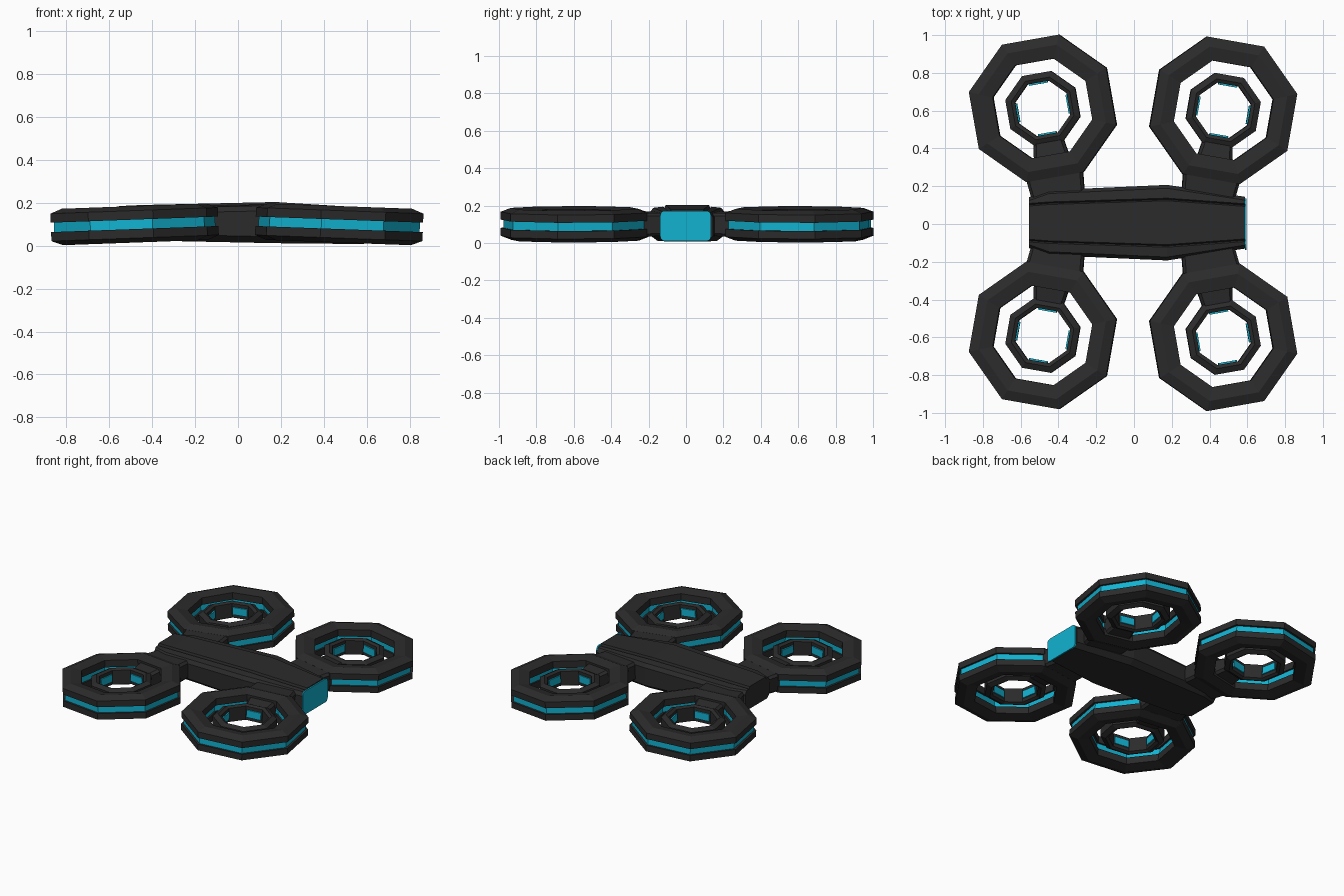
import bpy, bmesh
from math import cos, sin, pi, radians
from mathutils import Matrix, Vector

cube = bpy.data.objects.get("Cube")
if cube:
    bpy.data.objects.remove(cube, do_unlink=True)


def material(name, color):
    m = bpy.data.materials.new(name)
    m.use_nodes = True
    m.diffuse_color = color
    bsdf = next(n for n in m.node_tree.nodes if n.type == 'BSDF_PRINCIPLED')
    bsdf.inputs["Base Color"].default_value = color
    bsdf.inputs["Roughness"].default_value = 0.6
    return m


DARK = material("charcoal", (0.024, 0.024, 0.024, 1))
CYAN = material("cyan", (0.006, 0.45, 0.64, 1))


def finish(name, bm, matrix=Matrix(), mats=(DARK,)):
    bmesh.ops.recalc_face_normals(bm, faces=bm.faces)
    me = bpy.data.meshes.new(name)
    bm.to_mesh(me)
    bm.free()
    for m in mats:
        me.materials.append(m)
    ob = bpy.data.objects.new(name, me)
    ob.matrix_world = matrix
    bpy.context.collection.objects.link(ob)
    return ob


def loft(loops, closed=False):
    """Skin a row of equal point loops; cap the ends unless closed."""
    bm = bmesh.new()
    rows = [[bm.verts.new(p) for p in loop] for loop in loops]
    n = len(rows[0])
    pairs = list(zip(rows, rows[1:])) + ([(rows[-1], rows[0])] if closed else [])
    for a, b in pairs:
        for i in range(n):
            j = (i + 1) % n
            bm.faces.new((a[i], a[j], b[j], b[i]))
    if not closed:
        bm.faces.new(rows[0])
        bm.faces.new(rows[-1])
    return bm


def octagon_ring(half_profile):
    """Sweep a profile, mirrored in z, around an eight-sided ring."""
    profile = half_profile + [(r, -z) for r, z in reversed(half_profile)]
    angles = [pi / 8 + k * pi / 4 for k in range(8)]
    return loft([[(r * cos(a), r * sin(a), z) for r, z in profile] for a in angles], True)


def tapered_bar(x0, w0, h0, x1, w1, h1):
    """Bar along x with chamfered long edges."""
    def section(x, w, h):
        c = 0.015
        q = [(w, h - c), (w - c, h), (c - w, h), (-w, h - c)]
        return [(x, y, z) for y, z in q + [(-y, -z) for y, z in q]]
    return loft([section(x0, w0, h0), section(x1, w1, h1)])


# Rotor guards: outer ring, inner ring, light plates, strut and arm
GROOVE = 0.022
OUTER = [(0.385, GROOVE), (0.4, GROOVE), (0.4, 0.064), (0.345, 0.085),
         (0.27, 0.07), (0.27, GROOVE), (0.283, GROOVE)]
INNER = [(0.203, 0.042), (0.17, 0.058), (0.15, 0.048)]


def rotor(label, x, y, arm_angle):
    tilt = radians(2.1) * (1 if x > 0 else -1)
    frame = (Matrix.Translation((x, y, 0.1)) @ Matrix.Rotation(tilt, 4, 'Y')
             @ Matrix.Rotation(radians(arm_angle), 4, 'Z'))
    bm = octagon_ring(OUTER)
    # Groove floors are the upright faces that cross the middle
    for f in bm.faces:
        zs = [v.co.z for v in f.verts]
        if min(zs) < 0 < max(zs):
            f.material_index = 1
    finish(label + "_outer_ring", bm, frame, (DARK, CYAN))
    finish(label + "_inner_ring", octagon_ring(INNER), frame)

    lights = bmesh.new()
    for k in range(4):
        place = Matrix.Rotation(k * pi / 2, 4, 'Z') @ Matrix.Translation((0.135, 0, 0))
        bmesh.ops.create_cube(lights, size=1, matrix=place @ Matrix.Diagonal((0.009, 0.1, 0.05, 1)))
    finish(label + "_inner_lights", lights, frame, (CYAN,))

    finish(label + "_strut", tapered_bar(0.175, 0.08, 0.045, 0.3, 0.1, 0.064), frame)
    finish(label + "_arm", tapered_bar(0.355, 0.152, 0.064, 0.475, 0.14, 0.06), frame)


rotor("back_right", -0.482, 0.612, -80)
rotor("back_left", 0.472, 0.602, -100)
rotor("front_right", -0.482, -0.59, 80)
rotor("front_left", 0.472, -0.6, 100)


# Body: long hull with a raised, grooved top panel
def hull_section(x, w, panel, bottom, top):
    half = [(w * 0.8, bottom), (w, bottom + 0.03), (w, top - 0.04), (w - 0.018, top - 0.016),
            (panel + 0.012, top - 0.01), (panel + 0.005, top - 0.02), (panel - 0.002, top)]
    points = half + [(-y, z) for y, z in reversed(half)]
    return [(x, y + 0.007, z) for y, z in points]


finish("body", loft([
    hull_section(-0.555, 0.135, 0.09, 0.03, 0.185),
    hull_section(-0.45, 0.172, 0.098, 0.025, 0.19),
    hull_section(0.175, 0.2, 0.118, 0.012, 0.204),
    hull_section(0.588, 0.137, 0.088, 0.008, 0.178)]))

# Glowing nose plate with rounded corners
bm = bmesh.new()
bmesh.ops.create_cube(bm, size=1, matrix=Matrix.Translation((0.592, -0.002, 0.091))
                      @ Matrix.Diagonal((0.0095, 0.272, 0.162, 1)))
long_edges = [e for e in bm.edges if abs((e.verts[0].co - e.verts[1].co).normalized().x) > 0.9]
bmesh.ops.bevel(bm, geom=long_edges, offset=0.025, segments=3, profile=0.5, affect='EDGES')
finish("nose_light", bm, mats=(CYAN,))
